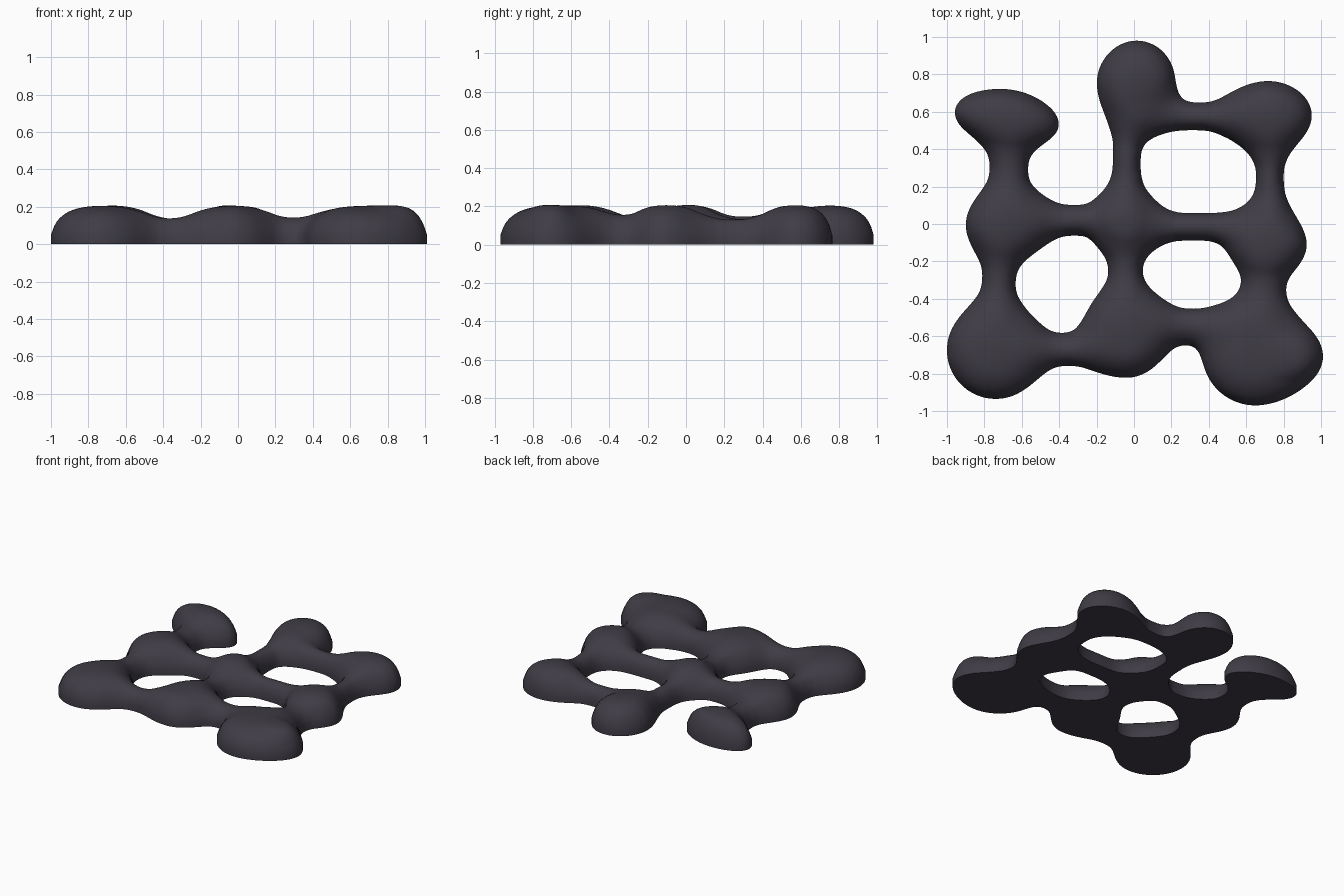
import bpy, bmesh, math
from mathutils import Vector

if "Cube" in bpy.data.objects:
    bpy.data.objects.remove(bpy.data.objects["Cube"])

# Blobs: centre x, y, radius x, y, tilt in degrees
BLOBS = [
    (-.68, .565, .28, .15, -9), (-.68, .00, .215, .19, 0), (-.74, -.675, .26, .26, 0),
    (.015, .76, .205, .22, 0), (-.05, .02, .13, .13, 0), (-.04, -.575, .235, .23, 0),
    (.72, .58, .23, .18, 0), (.72, -.11, .20, .16, 0),
    (.65, -.69, .285, .28, 0), (.83, -.71, .165, .13, 0),
]
# Bridges between blobs: x1, y1, x2, y2, radius
LINKS = [
    (-.67, .52, -.67, .05, .090), (-.71, -.05, -.74, -.62, .078),
    (-.65, .02, -.05, .02, .078), (-.70, -.675, -.04, -.675, .074),
    (-.03, .74, -.045, .02, .074), (-.045, .0, -.045, -.55, .080),
    (.05, .573, .70, .573, .071), (-.05, -.015, .70, -.015, .074),
    (-.02, -.54, .62, -.54, .078), (.727, .56, .727, -.08, .071),
    (.70, -.12, .69, -.65, .090),
]
DOME = .13      # field depth at which a blob reaches full height
BLEND = .16     # softness of the joins


def blob(x, y, cx, cy, rx, ry, deg):
    c, s = math.cos(math.radians(deg)), math.sin(math.radians(deg))
    x, y = x - cx, y - cy
    u, v = c * x + s * y, c * y - s * x
    k0 = math.hypot(u / rx, v / ry)
    if k0 < 1:
        return -DOME * (1 - k0 * k0)
    return k0 * (k0 - 1) / math.hypot(u / rx ** 2, v / ry ** 2)


def link(x, y, x1, y1, x2, y2, r):
    dx, dy = x2 - x1, y2 - y1
    t = max(0, min(1, ((x - x1) * dx + (y - y1) * dy) / (dx * dx + dy * dy)))
    d = math.hypot(x - x1 - t * dx, y - y1 - t * dy)
    return d - r if d > r else (d * d - r * r) / (2 * r)


def field(x, y):
    total = 9.0
    for f, parts in ((blob, BLOBS), (link, LINKS)):
        for p in parts:
            d = f(x, y, *p)
            h = max(BLEND - abs(total - d), 0) / BLEND
            total = min(total, d) - h * h * BLEND / 4
    return total


def snap(v):
    # Move a rim vertex onto the outline
    e = .002
    for _ in range(5):
        x, y = v.co.x, v.co.y
        f = field(x, y)
        gx = (field(x + e, y) - field(x - e, y)) / (2 * e)
        gy = (field(x, y + e) - field(x, y - e)) / (2 * e)
        g = max(gx * gx + gy * gy, .2)
        step = Vector((f * gx / g, f * gy / g, 0))
        if step.length > .02:
            step *= .02 / step.length
        v.co -= step


def height(d):
    t = max(0, -d) / DOME
    t = t / (1 + t ** 4) ** .25
    return .05 + .168 * t ** .55


# Flat sheet trimmed to the blobby outline
bm = bmesh.new()
bmesh.ops.create_grid(bm, x_segments=144, y_segments=144, size=1.04)
outside = [f for f in bm.faces if field(*f.calc_center_median().xy) > 0]
bmesh.ops.delete(bm, geom=outside, context='FACES')
for v in bm.verts:
    if v.is_boundary:
        snap(v)
inner = [v for v in bm.verts if not v.is_boundary]
for _ in range(3):
    bmesh.ops.smooth_vert(bm, verts=inner, factor=.5,
                          use_axis_x=True, use_axis_y=True, use_axis_z=False)

# Domed top
for v in bm.verts:
    v.co.z = .05 if v.is_boundary else height(field(v.co.x, v.co.y))
for _ in range(3):
    bmesh.ops.smooth_vert(bm, verts=inner, factor=.4,
                          use_axis_x=False, use_axis_y=False, use_axis_z=True)

# Side walls and flat base
res = bmesh.ops.extrude_face_region(bm, geom=bm.faces[:], use_keep_orig=True)
for g in res['geom']:
    if isinstance(g, bmesh.types.BMVert):
        g.co.z = 0
bmesh.ops.recalc_face_normals(bm, faces=bm.faces[:])

mesh = bpy.data.meshes.new("blob_network")
bm.to_mesh(mesh)
bm.free()
obj = bpy.data.objects.new("blob_network", mesh)
bpy.context.collection.objects.link(obj)

mat = bpy.data.materials.new("dark_slate")
mat.diffuse_color = (.05, .045, .06, 1)
mat.use_nodes = True
mat.node_tree.nodes["Principled BSDF"].inputs["Base Color"].default_value = mat.diffuse_color
mesh.materials.append(mat)

bpy.context.view_layer.objects.active = obj
obj.select_set(True)
bpy.ops.object.shade_smooth_by_angle(angle=math.radians(60))
